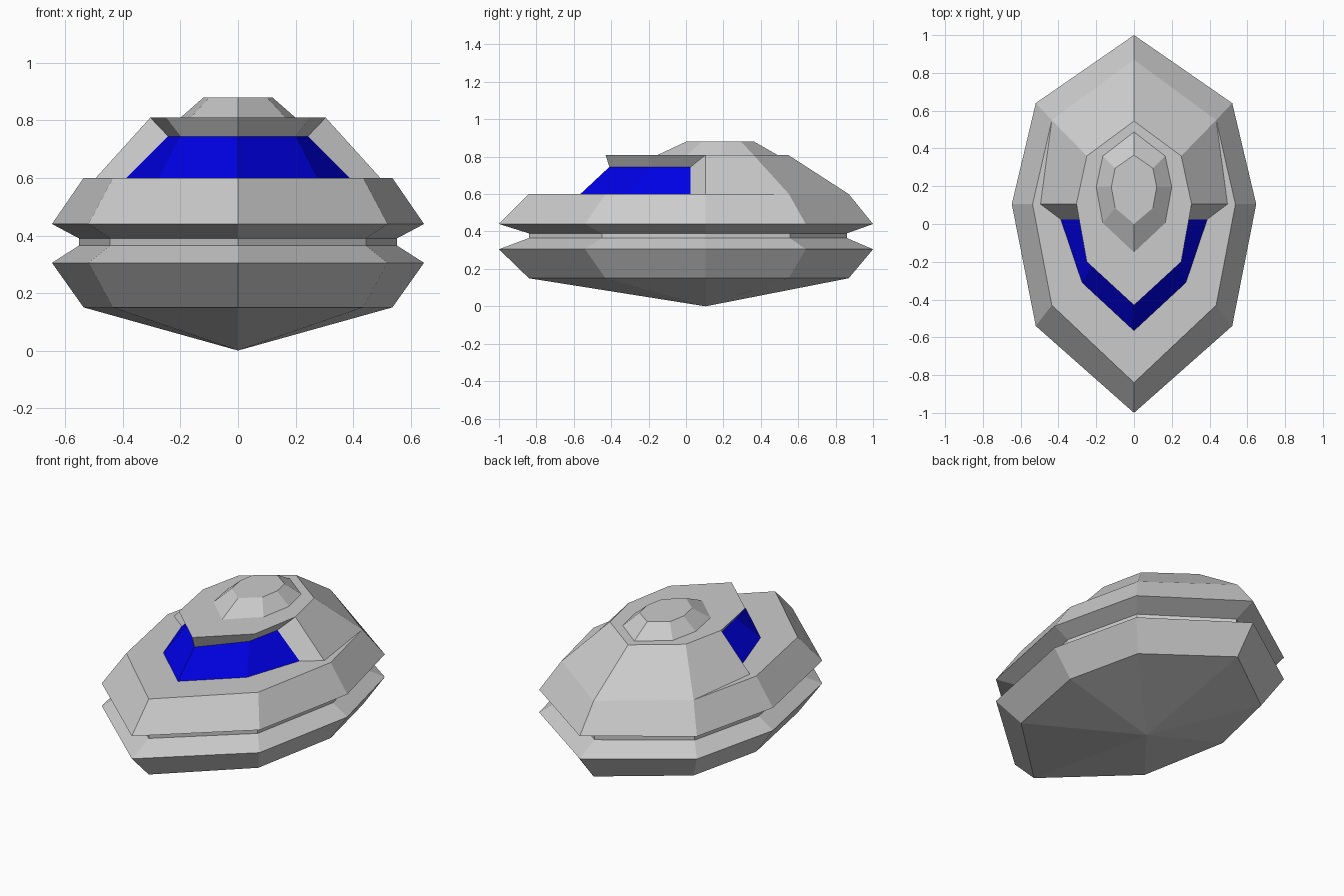
import bpy, bmesh

if "Cube" in bpy.data.objects:
    bpy.data.objects.remove(bpy.data.objects["Cube"])


def ring(half, z=None):
    """Right-hand half outline (front to back) mirrored into a closed ring."""
    pts = [(p[0], p[1], p[2] if z is None else z) for p in half]
    return pts + [(-x, y, h) for x, y, h in reversed(pts[1:-1])]


def loft(name, rings, cap_bottom=False):
    """Skin faces between rings, cap the top, and weld coincident points."""
    bm = bmesh.new()
    loops = [[bm.verts.new(p) for p in r] for r in rings]
    n = len(loops[0])
    skins = []
    for a, b in zip(loops, loops[1:]):
        skins.append([bm.faces.new((a[i], a[(i + 1) % n], b[(i + 1) % n], b[i]))
                      for i in range(n)])
    bm.faces.new(loops[-1])
    if cap_bottom:
        bm.faces.new(loops[0][::-1])
    if name == "cabin":
        # window panes: two front segments on each side
        for i in (0, 1, n - 2, n - 1):
            skins[0][i].material_index = 1
    bmesh.ops.remove_doubles(bm, verts=bm.verts, dist=0.0005)
    bmesh.ops.recalc_face_normals(bm, faces=bm.faces)
    mesh = bpy.data.meshes.new(name)
    bm.to_mesh(mesh)
    bm.free()
    obj = bpy.data.objects.new(name, mesh)
    bpy.context.collection.objects.link(obj)
    return obj


# Hull outlines
outer = [(0, -1), (.52, -.54), (.647, .105), (.52, .64), (0, 1)]
inner = [(0, -.84), (.435, -.43), (.537, .105), (.435, .55), (0, .87)]
groove = [(0, -.84), (.445, -.45), (.553, .105), (.445, .555), (0, .86)]
tip = [(0, .105)] * 5

# Hull: pointed keel, lower rim, waist groove, upper rim and deck
loft("hull", [ring(tip, 0), ring(inner, .15), ring(outer, .305),
              ring(groove, .365), ring(groove, .39), ring(outer, .44),
              ring(inner, .6)])

# Cabin: window band in front, pillars, sloped back and overhanging roof
base = [(0, -.565, .6), (.275, -.31, .6), (.388, .025, .6),
        (.495, .105, .6), (.435, .55, .6), (0, .87, .6)]
brow = [(0, -.41, .745), (.2, -.18, .745), (.243, .025, .745),
        (.305, .105, .81), (.25, .36, .81), (0, .545, .81)]
roof = [(0, -.43, .81), (.25, -.2, .81), (.305, .105, .81),
        (.305, .105, .81), (.25, .36, .81), (0, .545, .81)]
cabin = loft("cabin", [ring(base), ring(brow), ring(roof)])
hull_grey = bpy.data.materials.new("hull_grey")
glass = bpy.data.materials.new("window_blue")
glass.diffuse_color = (0.0, 0.0, 0.8, 1)
glass.use_nodes = True
glass.node_tree.nodes["Principled BSDF"].inputs["Base Color"].default_value = glass.diffuse_color
cabin.data.materials.append(hull_grey)
cabin.data.materials.append(glass)

# Roof hatch
hatch_base = [(0, -.15), (.165, .005), (.2, .195), (.165, .36), (0, .487)]
hatch_top = [(0, 0), (.1, .085), (.12, .195), (.1, .295), (0, .365)]
loft("roof_hatch", [ring(hatch_base, .81), ring(hatch_top, .88)])
